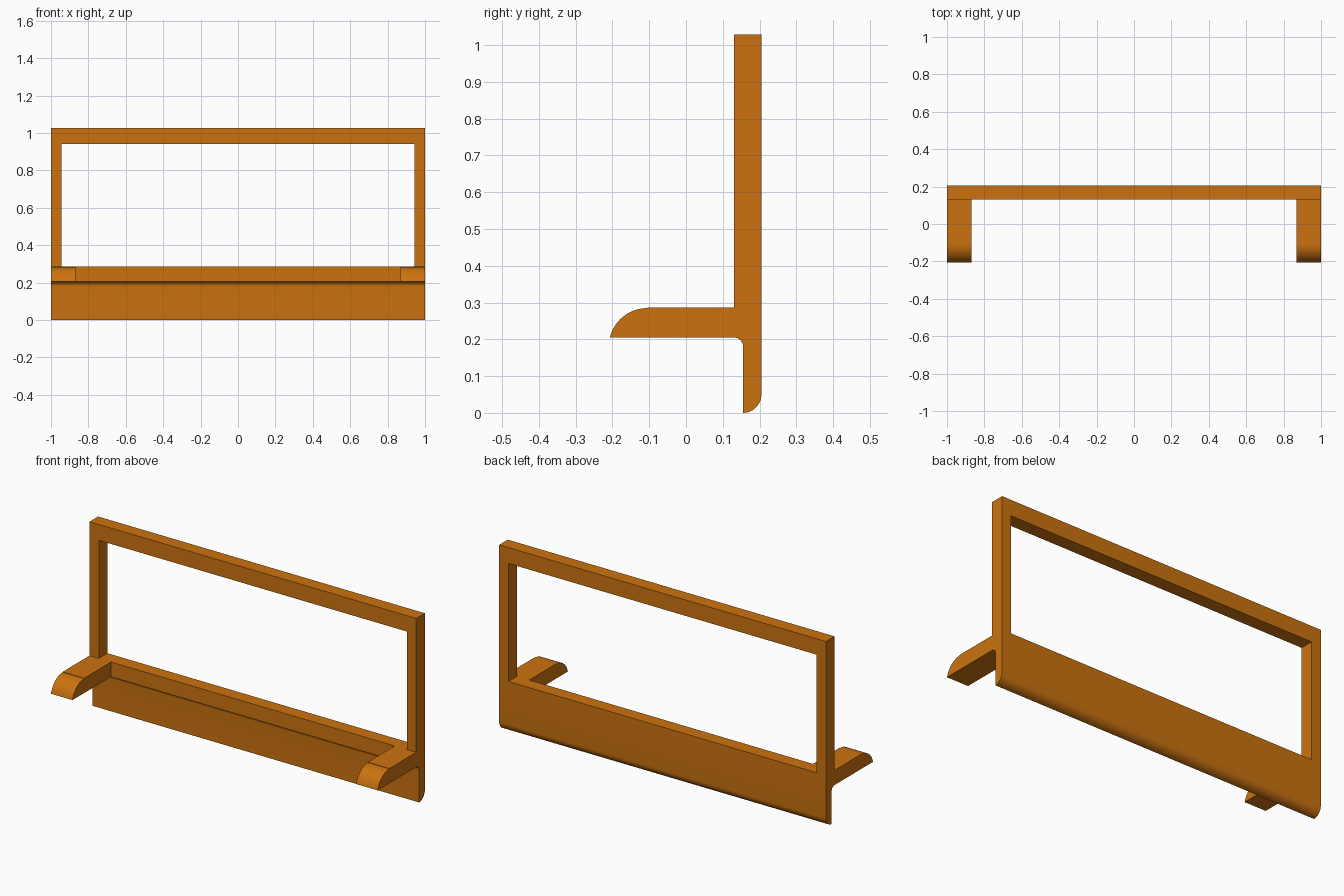
import bpy, bmesh, math

if "Cube" in bpy.data.objects:
    bpy.data.objects.remove(bpy.data.objects["Cube"])

orange = bpy.data.materials.new("orange")
orange.diffuse_color = (0.60, 0.17, 0.005, 1)
orange.use_nodes = True
orange.node_tree.nodes["Principled BSDF"].inputs["Base Color"].default_value = orange.diffuse_color

BACK, FRONT = 0.205, 0.13      # depth of the upright frame
SHELF, TOP = 0.205, 0.287      # underside and top of the ledge
HEIGHT = 1.028


def arc(cy, cz, r, a0, a1, n=12):
    """Points of a circular arc in the y-z plane, angles in degrees."""
    angles = [math.radians(a0 + (a1 - a0) * i / n) for i in range(n + 1)]
    return [(cy + r * math.cos(a), cz + r * math.sin(a)) for a in angles]


def extrude(name, profile, x0, x1):
    """Extrude a y-z profile along x."""
    bm = bmesh.new()
    face = bm.faces.new([bm.verts.new((x0, y, z)) for y, z in profile])
    new = bmesh.ops.extrude_face_region(bm, geom=[face])["geom"]
    verts = [g for g in new if isinstance(g, bmesh.types.BMVert)]
    bmesh.ops.translate(bm, verts=verts, vec=(x1 - x0, 0, 0))
    bmesh.ops.recalc_face_normals(bm, faces=bm.faces)
    mesh = bpy.data.meshes.new(name)
    bm.to_mesh(mesh)
    bm.free()
    mesh.materials.append(orange)
    obj = bpy.data.objects.new(name, mesh)
    bpy.context.collection.objects.link(obj)
    bpy.ops.object.select_all(action='DESELECT')
    obj.select_set(True)
    bpy.context.view_layer.objects.active = obj
    bpy.ops.object.shade_smooth_by_angle(angle=math.radians(30))
    return obj


def rect(z0, z1):
    return [(FRONT, z0), (BACK, z0), (BACK, z1), (FRONT, z1)]


# Lower rail with thin skirt: rounded back bottom edge, filleted under the ledge
lower = (arc(0.155, 0.05, 0.05, -90, 0)
         + [(BACK, TOP), (FRONT, TOP)]
         + arc(FRONT, 0.18, 0.025, 90, 0))
extrude("lower_rail", lower, -1, 1)

# Top rail
extrude("top_rail", rect(0.94, HEIGHT), -1, 1)

# Forward arm profile with a rounded nose
nose_angle = 180 - math.degrees(math.asin(0.025 / 0.105))
arm = [(FRONT, SHELF), (FRONT, TOP), (-0.105, TOP)] + arc(-0.105, 0.18, 0.105, 90, nose_angle)

# Side posts and arms on both ends
for side, s in (("left", -1), ("right", 1)):
    extrude(side + "_post", rect(TOP, 0.94), s * 0.943, s)
    extrude(side + "_arm", arm, s * 0.868, s)
